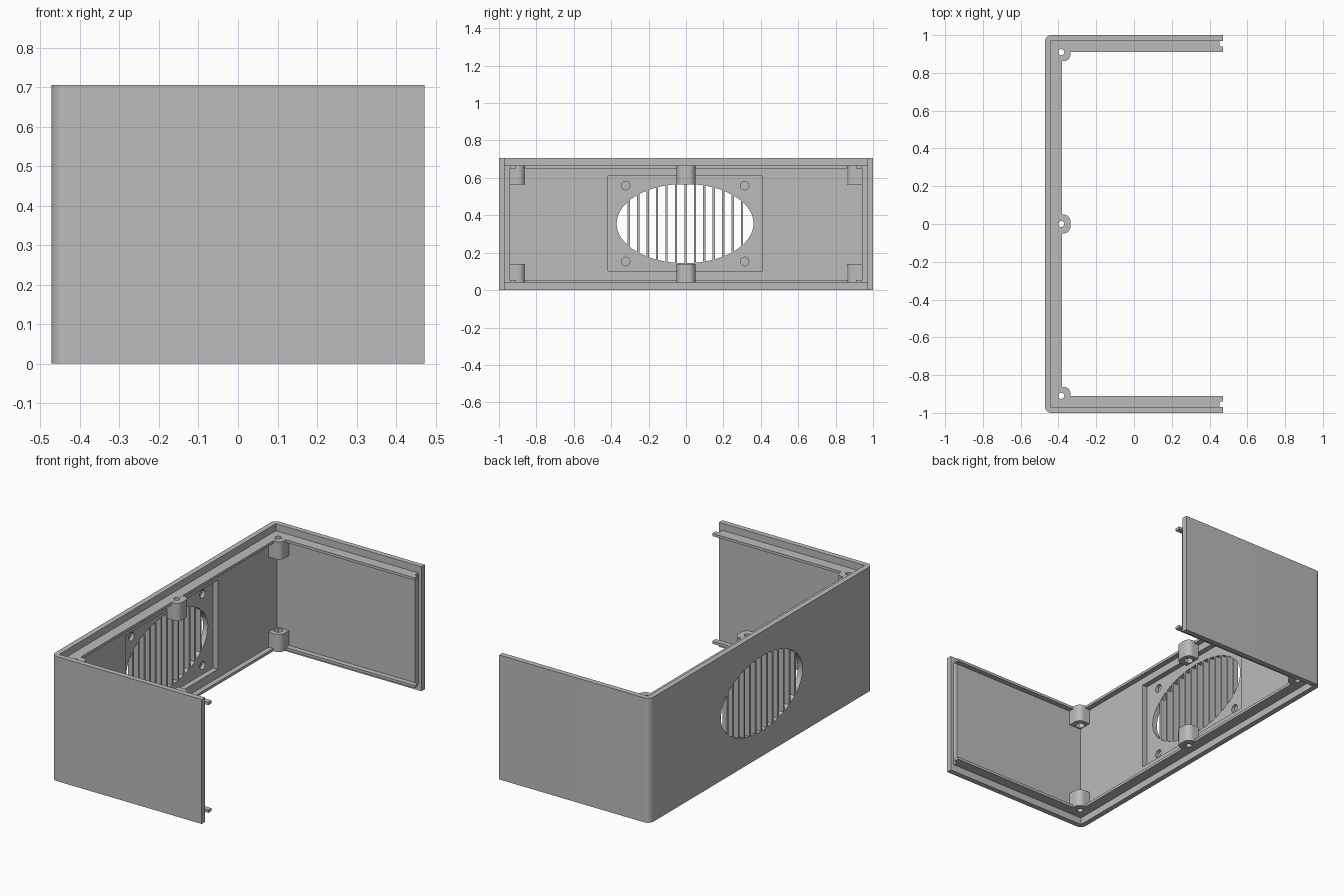
import bpy, bmesh, math

cube = bpy.data.objects.get("Cube")
if cube:
    bpy.data.objects.remove(cube, do_unlink=True)

grey = bpy.data.materials.new("plain_grey")
grey.use_nodes = True
GREY = (0.5, 0.5, 0.5, 1)
grey.diffuse_color = GREY
grey.node_tree.nodes["Principled BSDF"].inputs["Base Color"].default_value = GREY

H, BACK, FRONT = 0.706, -0.472, 0.472
LEDGE = 0.04          # recess for the lid and the base
FAN_Y = -0.005


def prism(name, points, low, high, axis="z"):
    """Extrude an outline: (x, y) along z, or (y, z) along x."""
    bm = bmesh.new()
    place = (lambda p: (p[0], p[1], low)) if axis == "z" else (lambda p: (low, p[0], p[1]))
    face = bm.faces.new([bm.verts.new(place(p)) for p in points])
    moved = bmesh.ops.extrude_face_region(bm, geom=[face])["geom"]
    shift = (0, 0, high - low) if axis == "z" else (high - low, 0, 0)
    bmesh.ops.translate(bm, vec=shift, verts=[v for v in moved if isinstance(v, bmesh.types.BMVert)])
    bmesh.ops.recalc_face_normals(bm, faces=bm.faces)
    mesh = bpy.data.meshes.new(name)
    bm.to_mesh(mesh)
    bm.free()
    mesh.materials.append(grey)
    obj = bpy.data.objects.new(name, mesh)
    bpy.context.collection.objects.link(obj)
    return obj


def ellipse(cx, cy, rx, ry, n=32):
    return [(cx + rx * math.cos(math.tau * i / n), cy + ry * math.sin(math.tau * i / n)) for i in range(n)]


def box(x0, x1, y0, y1):
    return [(x0, y0), (x1, y0), (x1, y1), (x0, y1)]


def arc(cx, cy, r, start, n=10):
    return [(cx + r * math.cos(math.radians(start + 90 * i / n)),
             cy + r * math.sin(math.radians(start + 90 * i / n))) for i in range(n + 1)]


def u_shape(outer, inner, tip, radius=0):
    """U outline opening to +x; outer and inner are depths below the outside."""
    yo, yi, xo, xi = 1 - outer, 1 - inner, BACK + outer, BACK + inner
    if radius:
        back = arc(xo + radius, yo - radius, radius, 90) + arc(xo + radius, radius - yo, radius, 180)
    else:
        back = [(xo, yo), (xo, -yo)]
    return [(tip, yo)] + back + [(tip, -yo), (tip, -yi), (xi, -yi), (xi, yi), (tip, yi)]


def cut(obj, cutter_list):
    for c in cutter_list:
        c.hide_render = True
        mod = obj.modifiers.new("cut", "BOOLEAN")
        mod.operation, mod.solver, mod.object = "DIFFERENCE", "EXACT", c
        bpy.context.view_layer.objects.active = obj
        bpy.ops.object.modifier_apply(modifier=mod.name)
        bpy.data.objects.remove(c, do_unlink=True)


def smooth(obj):
    bpy.ops.object.select_all(action="DESELECT")
    obj.select_set(True)
    bpy.context.view_layer.objects.active = obj
    bpy.ops.object.shade_smooth_by_angle(angle=math.radians(30))


# Outer skin with the oval vent and four blind screw holes
skin = prism("outer_wall", u_shape(0, 0.03, FRONT, 0.035), 0, H)
RY, RZ, CZ = 0.366, 0.212, H / 2 + 0.003
cutters = [prism("vent_cutter", ellipse(FAN_Y, CZ, RY, RZ, 64), BACK - 0.05, BACK + 0.08, "x")]
for sy in (-1, 1):
    for sz in (-1, 1):
        hole = ellipse(FAN_Y + sy * 0.318, CZ + sz * 0.203, 0.023, 0.023, 24)
        cutters.append(prism("screw_cutter", hole, BACK + 0.012, BACK + 0.08, "x"))
cut(skin, cutters)
smooth(skin)

# Inner lining with the rectangular fan pocket
lining = prism("inner_wall", u_shape(0.03, 0.06, FRONT - 0.02), LEDGE, H - LEDGE)
cut(lining, [prism("pocket_cutter", box(FAN_Y - 0.413, FAN_Y + 0.413, CZ - 0.253, CZ + 0.253),
                   BACK + 0.02, BACK + 0.1, "x")])

# Vertical vent slats
PITCH, HALF = 0.0505, 0.006
for i in range(-6, 7):
    y = i * PITCH - 0.003
    top = RZ * math.sqrt(1 - ((y - FAN_Y) / RY) ** 2) + 0.004
    prism("vent_slat", box(y - HALF, y + HALF, CZ - top, CZ + top), BACK + 0.0005, BACK + 0.0295, "x")

# Rails and screw bosses, top and bottom
BX, TIP = BACK + 0.087, BACK + 0.135
R = 0.035
for level in ("bottom", "top"):
    def span(a, b):
        return (a, b) if level == "bottom" else (H - b, H - a)

    rail = prism(level + "_rail", u_shape(0.06, 0.09, FRONT), *span(LEDGE, LEDGE + 0.015))
    centres = [(BX, y) for y in (-0.91, 0, 0.91)]
    cut(rail, [prism("hole_cutter", ellipse(x, y, 0.016, 0.016, 24), -0.1, 1) for x, y in centres])

    for x, y in centres:
        wall = BACK + 0.06
        if y == 0:
            plan = [(wall, -0.05)] + arc(TIP - R, R - 0.05, R, 270) + arc(TIP - R, 0.05 - R, R, 0) + [(wall, 0.05)]
        else:
            s = 1 if y > 0 else -1
            curve = arc(TIP - R, -0.862 - R, R, 0)
            plan = [(wall, -0.94), (TIP, -0.94)] + curve + [(wall, -0.862)]
            plan = [(px, -s * py) for px, py in plan]
        boss = prism(level + "_screw_boss", plan, *span(LEDGE + 0.0005, 0.14))
        cut(boss, [prism("hole_cutter", ellipse(x, y, 0.016, 0.016, 24), -0.1, 1),
                   prism("nut_cutter", ellipse(x, y, 0.026, 0.026, 6), *span(0.1, 0.2))])
        smooth(boss)
